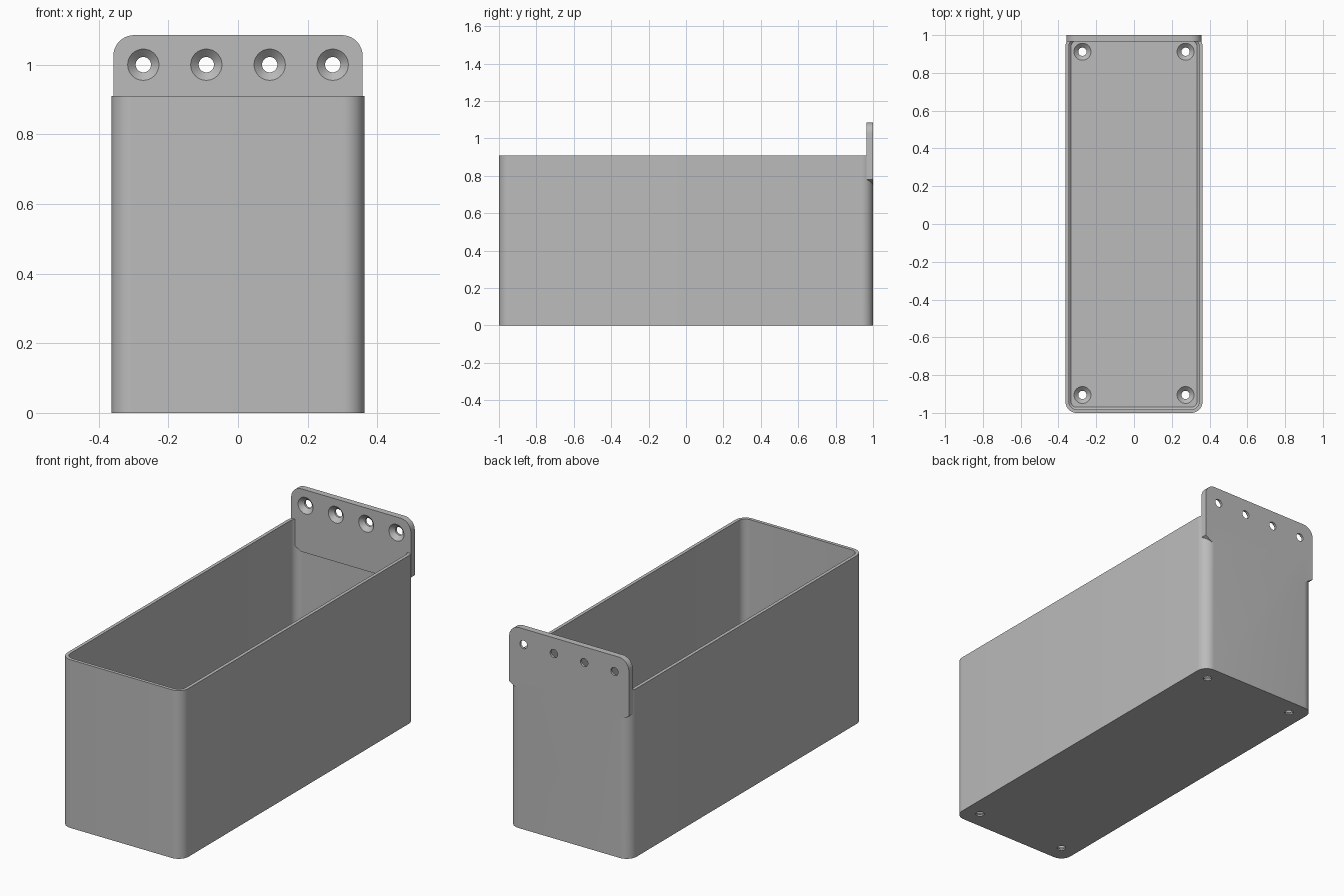
import bpy, bmesh, math
from mathutils import Matrix, Vector

cube = bpy.data.objects.get("Cube")
if cube:
    bpy.data.objects.remove(cube, do_unlink=True)

grey = bpy.data.materials.new("light grey plastic")
grey.use_nodes = True
colour = (0.5, 0.5, 0.5, 1)
grey.diffuse_color = colour
grey.node_tree.nodes["Principled BSDF"].inputs["Base Color"].default_value = colour

HALF_W, HALF_L, HEIGHT = 0.363, 1.0, 0.91
WALL, FLOOR, RADIUS = 0.018, 0.03, 0.06
TAB_W, TAB_Y, TAB_TOP = 0.358, 0.966, 1.085


def loft(name, rings):
    """Join matching rings of points into a closed solid."""
    bm = bmesh.new()
    loops = [[bm.verts.new(p) for p in ring] for ring in rings]
    n = len(loops[0])
    for a, b in zip(loops, loops[1:]):
        for i in range(n):
            j = (i + 1) % n
            bm.faces.new((a[i], a[j], b[j], b[i]))
    bm.faces.new(loops[0][::-1])
    bm.faces.new(loops[-1])
    bmesh.ops.recalc_face_normals(bm, faces=bm.faces)
    mesh = bpy.data.meshes.new(name)
    bm.to_mesh(mesh)
    bm.free()
    mesh.materials.append(grey)
    obj = bpy.data.objects.new(name, mesh)
    bpy.context.collection.objects.link(obj)
    return obj


def arc(cx, cy, r, start, steps=10):
    angles = [start + math.pi / 2 * i / steps for i in range(steps + 1)]
    return [(cx + r * math.cos(a), cy + r * math.sin(a)) for a in angles]


def rounded_rect(w, l, r, z):
    points = []
    for k, (sx, sy) in enumerate([(1, 1), (-1, 1), (-1, -1), (1, -1)]):
        points += arc(sx * (w - r), sy * (l - r), r, k * math.pi / 2)
    return [(x, y, z) for x, y in points]


def combine(target, tool, operation):
    mod = target.modifiers.new(operation.lower(), "BOOLEAN")
    mod.operation, mod.solver, mod.object = operation, "EXACT", tool
    bpy.context.view_layer.objects.active = target
    bpy.ops.object.modifier_apply(modifier=mod.name)
    bpy.data.objects.remove(tool, do_unlink=True)


def countersink(target, centre, facing, thickness):
    """Cut a screw hole whose wide mouth lies at centre."""
    turn = Vector((0, 0, 1)).rotation_difference(Vector(facing)).to_matrix().to_4x4()
    place = Matrix.Translation(centre) @ turn
    profile = [(0.045, 0.01), (0.045, 0), (0.022, -0.022), (0.022, -thickness - 0.01)]
    rings = [[place @ Vector((r * math.cos(i * math.tau / 32), r * math.sin(i * math.tau / 32), z))
              for i in range(32)] for r, z in profile]
    combine(target, loft("hole_cutter", rings), "DIFFERENCE")


# Open bin with thin walls and a small bevel around the floor
storage_bin = loft("storage_bin", [rounded_rect(HALF_W, HALF_L, RADIUS, z) for z in (0, HEIGHT)])
inner_w, inner_l, inner_r = HALF_W - WALL, HALF_L - WALL, RADIUS - WALL
bevel = 0.012
cavity = loft("cavity_cutter", [
    rounded_rect(inner_w - bevel, inner_l - bevel, inner_r - bevel, FLOOR),
    rounded_rect(inner_w, inner_l, inner_r, FLOOR + bevel),
    rounded_rect(inner_w, inner_l, inner_r, HEIGHT + 0.1)])
combine(storage_bin, cavity, "DIFFERENCE")

# Mounting plate at the back, with rounded top and slanted lower corners
r = 0.06
outline = [(0.303, 0.745), (TAB_W, 0.78)] + arc(TAB_W - r, TAB_TOP - r, r, 0)
outline += [(-x, z) for x, z in reversed(outline)]
plate = loft("mounting_plate", [[(x, y, z) for x, z in outline] for y in (TAB_Y, HALF_L)])
combine(storage_bin, plate, "UNION")

# Screw holes in the plate and in the floor
for x in (-0.272, -0.091, 0.091, 0.272):
    countersink(storage_bin, (x, TAB_Y, 1.0), (0, -1, 0), HALF_L - TAB_Y)
for x in (-0.273, 0.273):
    for y in (-0.905, 0.912):
        countersink(storage_bin, (x, y, FLOOR), (0, 0, 1), FLOOR)

storage_bin.select_set(True)
bpy.context.view_layer.objects.active = storage_bin
bpy.ops.object.shade_smooth_by_angle(angle=math.radians(30))
